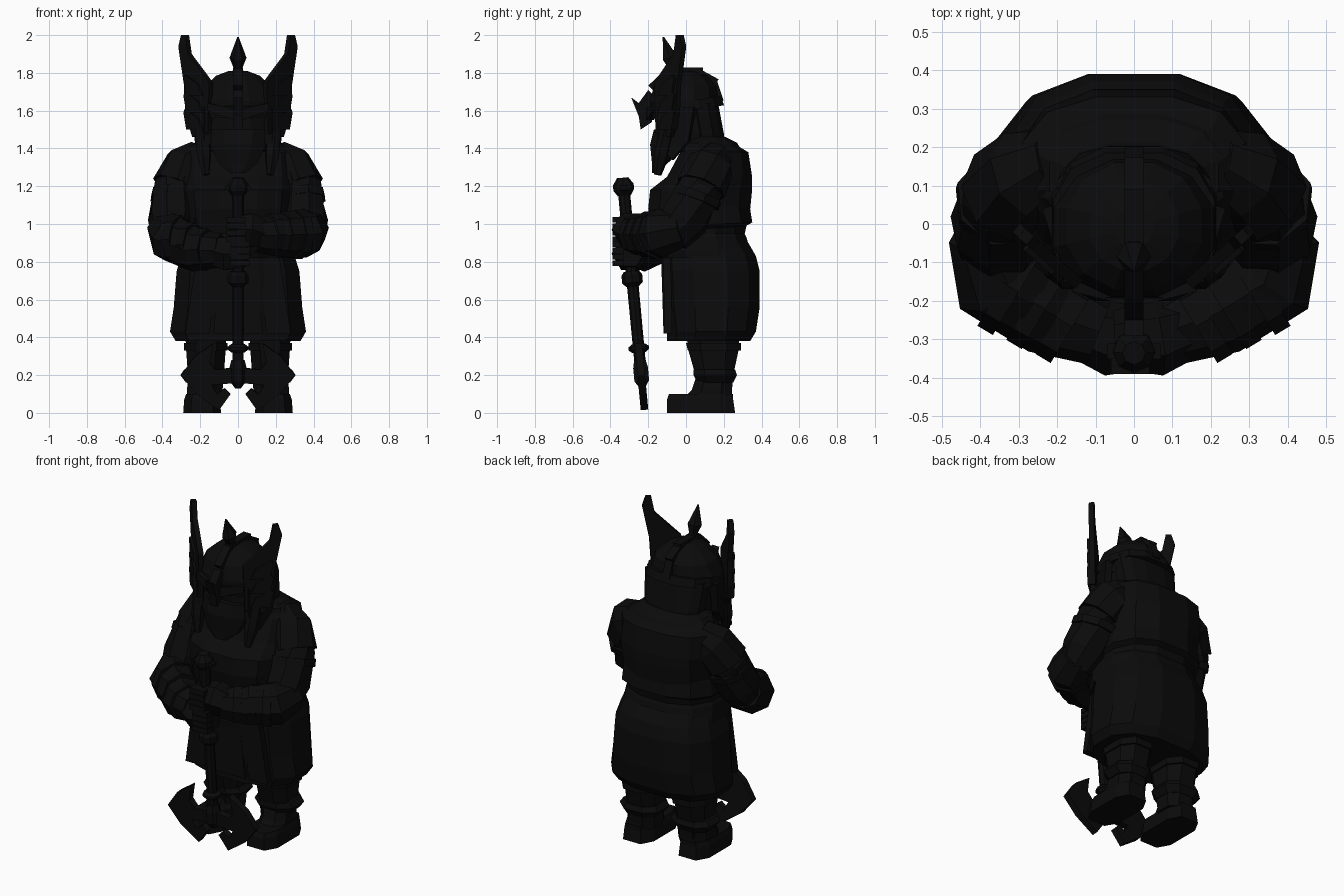
import bpy
import bmesh
from math import cos, sin, pi
from mathutils import Vector, Matrix

default_cube = bpy.data.objects.get("Cube")
if default_cube:
    bpy.data.objects.remove(default_cube, do_unlink=True)

# One near-black material for the whole statue
shade = 0.0033
black = bpy.data.materials.new("dark_cast_stone")
black.use_nodes = True
black.diffuse_color = (shade, shade, shade, 1)
principled = black.node_tree.nodes["Principled BSDF"]
principled.inputs["Base Color"].default_value = (shade, shade, shade, 1)
principled.inputs["Roughness"].default_value = 0.9


def finish(name, bm):
    bmesh.ops.recalc_face_normals(bm, faces=bm.faces)
    mesh = bpy.data.meshes.new(name)
    bm.to_mesh(mesh)
    bm.free()
    mesh.materials.append(black)
    part = bpy.data.objects.new(name, mesh)
    bpy.context.scene.collection.objects.link(part)
    return part


def skin(name, rings):
    """Join equal rings of points into a closed solid."""
    bm = bmesh.new()
    loops = [[bm.verts.new(point) for point in ring] for ring in rings]
    for low, high in zip(loops, loops[1:]):
        for i in range(len(low)):
            j = (i + 1) % len(low)
            bm.faces.new((low[i], low[j], high[j], high[i]))
    bm.faces.new(loops[0][::-1])
    bm.faces.new(loops[-1])
    return finish(name, bm)


def loft(name, rows, sides=12, x=0, square=0.8):
    """Stack rounded rings; each row is height, front y, back y, half width."""
    def soft(value):
        value /= cos(pi / sides)
        return abs(value) ** square * (1 if value > 0 else -1)
    rings = []
    for z, front, back, width in rows:
        angles = [2 * pi * (i + 0.5) / sides for i in range(sides)]
        rings.append([(x + width * soft(cos(a)),
                       (front + back) / 2 + (back - front) / 2 * soft(sin(a)), z)
                      for a in angles])
    return skin(name, rings)


def tube(name, points, radii, sides=8):
    """Sweep a faceted ring along a bent path."""
    points = [Vector(p) for p in points]
    rings = []
    for i, point in enumerate(points):
        along = points[min(i + 1, len(points) - 1)] - points[max(i - 1, 0)]
        turn = along.to_track_quat("Z", "Y")
        rings.append([point + turn @ Vector((radii[i] * cos(2 * pi * k / sides),
                                             radii[i] * sin(2 * pi * k / sides), 0))
                      for k in range(sides)])
    return skin(name, rings)


def plate(name, outline, origin, across, up, thick):
    """Extrude a flat outline drawn along two directions."""
    across, up = Vector(across).normalized(), Vector(up).normalized()
    normal = across.cross(up) * thick / 2
    base = [Vector(origin) + across * u + up * v for u, v in outline]
    return skin(name, [[p - normal for p in base], [p + normal for p in base]])


def box(name, centre, size, tilt=0):
    bm = bmesh.new()
    place = Matrix.Translation(centre) @ Matrix.Rotation(tilt, 4, "X")
    bmesh.ops.create_cube(bm, size=1, matrix=place @ Matrix.Diagonal((*size, 1)))
    return finish(name, bm)


# Skirt, belt, torso and the flared hem of the jerkin
loft("skirt", [(.38, -.1, .34, .33), (.43, -.1, .37, .36), (.56, -.12, .39, .34),
               (.75, -.13, .39, .325), (.83, -.13, .37, .3), (.9, -.13, .33, .28)])
loft("belt", [(.82, -.15, .35, .3), (.86, -.17, .34, .3),
              (.93, -.18, .32, .29), (.95, -.17, .31, .28)])
loft("torso", [(.9, -.16, .3, .27), (1.08, -.2, .34, .29), (1.18, -.19, .35, .3),
               (1.25, -.1, .35, .3), (1.38, -.03, .33, .29), (1.44, .02, .23, .22)])
hem = loft("jerkin_hem", [(-.05, -.14, .33, .28), (-.03, -.15, .37, .3),
                          (.06, -.16, .36, .295), (.12, -.14, .33, .28)])
hem.location = (0, -.02, 1.02)
hem.rotation_euler.x = 0.05
loft("collar", [(1.38, -.04, .3, .26), (1.43, -.03, .27, .23), (1.46, .02, .21, .18)])
plate("front_flap", [(-.13, -.36), (.13, -.36), (.09, .1), (-.09, .1)],
      (0, -.115, .78), (1, 0, 0), (0, -.03, 1), .03)
box("belt_buckle", (0, -.18, .88), (.13, .04, .1))
for side, label in ((1, "left"), (-1, "right")):
    plate(label + "_skirt_panel", [(side * u, v) for u, v in
          ((.15, -.36), (.28, -.36), (.22, .04), (.11, .04))],
          (0, -.1, .78), (1, 0, 0), (0, -.02, 1), .04)

# Head, beard and helmet
loft("head", [(1.38, -.12, .16, .16), (1.48, -.14, .18, .18), (1.64, -.15, .16, .19)])
loft("neck_guard", [(1.41, .02, .21, .17), (1.48, .02, .2, .185), (1.64, 0, .17, .2)])
loft("beard", [(1.27, -.18, -.15, .04), (1.32, -.18, -.1, .1),
               (1.42, -.19, .02, .15), (1.5, -.17, .05, .16)], 8)
loft("helmet_dome", [(1.56, -.19, .15, .2), (1.65, -.19, .17, .21),
                     (1.73, -.17, .16, .175), (1.785, -.12, .11, .115),
                     (1.81, -.06, .04, .05)], square=.95)
brim = loft("helmet_brim", [(-.025, -.2, .2, .215), (.025, -.19, .19, .21)])
brim.location.z = 1.625
brim.rotation_euler.x = 0.14
for y, z, length, tilt in ((-.14, 1.765, .13, .75), (0, 1.81, .18, 0),
                           (.12, 1.775, .1, -.5), (.165, 1.7, .11, -1.25)):
    box("helmet_ridge", (0, y, z), (.05, length, .035), tilt)
tube("crest_spike", [(0, -.05, 1.77), (0, -.07, 1.83), (0, -.085, 1.88), (0, -.12, 1.99)],
     (.035, .025, .045, .004), 6)
plate("nose_guard", [(-.17, .07), (-.18, -.07), (-.24, -.11), (-.25, -.04),
                     (-.29, .06), (-.25, .03), (-.2, .1)],
      (0, 0, 1.61), (0, 1, 0), (0, 0, 1), .05)
for side, label in ((1, "left"), (-1, "right")):
    plate(label + "_brow", [(0, -.03), (.14, .02), (.14, .06), (0, .03)],
          (side * .02, -.19, 1.58), (side, .25, 0), (0, 0, 1), .04)
    plate(label + "_cheek_guard", [(-.1, .2), (.1, .2), (.07, .02), (-.02, -.08), (-.1, 0)],
          (side * .19, -.05, 1.42), (side * .3, 1, 0), (0, 0, 1), .04)
    tube(label + "_braid", [(side * .19, -.1, 1.5), (side * .18, -.13, 1.36),
                            (side * .17, -.15, 1.26)], (.04, .04, .02), 6)
    # Swept wing with layered feathers
    wing = ((-.06, -.2), (.05, -.22), (.1, -.1), (.11, .06), (.15, .26),
            (.13, .32), (.1, .32), (.08, .22), (-.07, .07))
    plate(label + "_wing", wing, (side * .195, -.11, 1.68), (side, .9, 0), (0, 0, 1), .03)
    for k in range(3):
        plate(label + "_feather", [(-.03, -.04), (.08, -.04), (.1, .05), (.09, .07), (0, .02)],
              (side * .2, -.115, 1.54 + .09 * k), (side, .9, 0), (0, 0, 1), .045)

# Arms, hands and legs; the right hand grips lower than the left
for side, label in ((1, "left"), (-1, "right")):
    drop = 0 if side > 0 else .08
    tube(label + "_upper_arm", [(side * .2, .17, 1.36), (side * .26, .14, 1.3),
                                (side * .325, .07, 1.18), (side * .35, -.01, 1.02),
                                (side * .36, -.08, .93)], (.08, .12, .125, .13, .1))
    tube(label + "_pauldron", [(side * .2, .16, 1.36), (side * .27, .13, 1.31),
                               (side * .325, .08, 1.19)], (.09, .125, .135))
    tube(label + "_sleeve_band", [(side * .33, .065, 1.16), (side * .335, .05, 1.12)],
         (.135, .135))
    tube(label + "_forearm", [(side * .385, -.02, .98), (side * .35, -.14, .95 - drop / 3),
                              (side * .22, -.23, .94 - drop),
                              (side * .09, -.28, .94 - drop)], (.1, .13, .115, .09))
    for k in range(3):
        centre = Vector((side * (.32 - .07 * k), -.165 - .045 * k, .945 - drop * (k + 1) / 3))
        step = Vector((side * .02, .012, 0))
        tube(label + "_bracer_band", [centre - step, centre + step],
             (.13 - .01 * k, .13 - .01 * k))
    hand_height = .97 - 1.6 * drop
    tube(label + "_hand", [(side * .14, -.27, .94 - drop), (side * .06, -.295, hand_height),
                           (side * -.05, -.3, hand_height)], (.08, .1, .075), 6)
    for k in range(4):
        box(label + "_finger", (side * -.01, -.36, hand_height - .05 + .034 * k),
            (.1, .06, .03))
    loft(label + "_leg", [(.08, .06, .24, .085), (.2, .05, .25, .095),
                          (.34, .01, .28, .105), (.45, 0, .28, .11)], 8, side * .17)
    loft(label + "_boot_cuff", [(.16, .06, .25, .1), (.2, .04, .27, .13),
                                (.23, .04, .26, .11)], 8, side * .175)
    loft(label + "_knee_cuff", [(.33, .01, .29, .115), (.37, 0, .29, .115)], 8, side * .17)
    loft(label + "_boot", [(0, -.1, .26, .1), (.07, -.1, .25, .095),
                           (.1, -.09, .25, .085)], 8, side * .19, .6)
    loft(label + "_instep", [(.07, -.02, .25, .085), (.12, .03, .24, .085),
                             (.18, .05, .24, .08)], 8, side * .185)

# Long axe resting head-down in front
top, foot = Vector((0, -.335, 1.24)), Vector((0, -.22, .02))


def on_shaft(z):
    return top.lerp(foot, (top.z - z) / (top.z - foot.z))


def fitting(name, rows, sides=8):
    tube(name, [on_shaft(z) for z, r in rows], [r for z, r in rows], sides)


fitting("axe_shaft", [(1.22, .032), (.2, .03)])
fitting("axe_pommel", [(1.245, .03), (1.23, .04), (1.21, .055), (1.18, .055), (1.15, .035)])
fitting("grip_collar", [(.75, .04), (.73, .055), (.69, .055), (.67, .035)])
fitting("head_collar", [(.365, .035), (.35, .055), (.335, .055), (.32, .035)])
fitting("axe_socket", [(.28, .035), (.24, .045), (.17, .045), (.13, .015)], 6)
for side, label in ((1, "left"), (-1, "right")):
    blade = ((0, .04), (.12, .03), (.15, .07), (.13, .17), (.23, .1), (.3, 0),
             (.22, -.1), (.1, -.185), (.04, -.1), (.07, -.07), (.11, -.1), (.14, -.05), (0, -.04))
    plate(label + "_axe_blade", [(side * u, v) for u, v in blade],
          on_shaft(.2), (1, 0, 0), top - foot, .04)
    plate(label + "_pommel_stud", [(0, -.02), (.07, -.01), (.07, .01), (0, .02)],
          on_shaft(1.19), (side, 0, 0), (0, 0, 1), .04)
